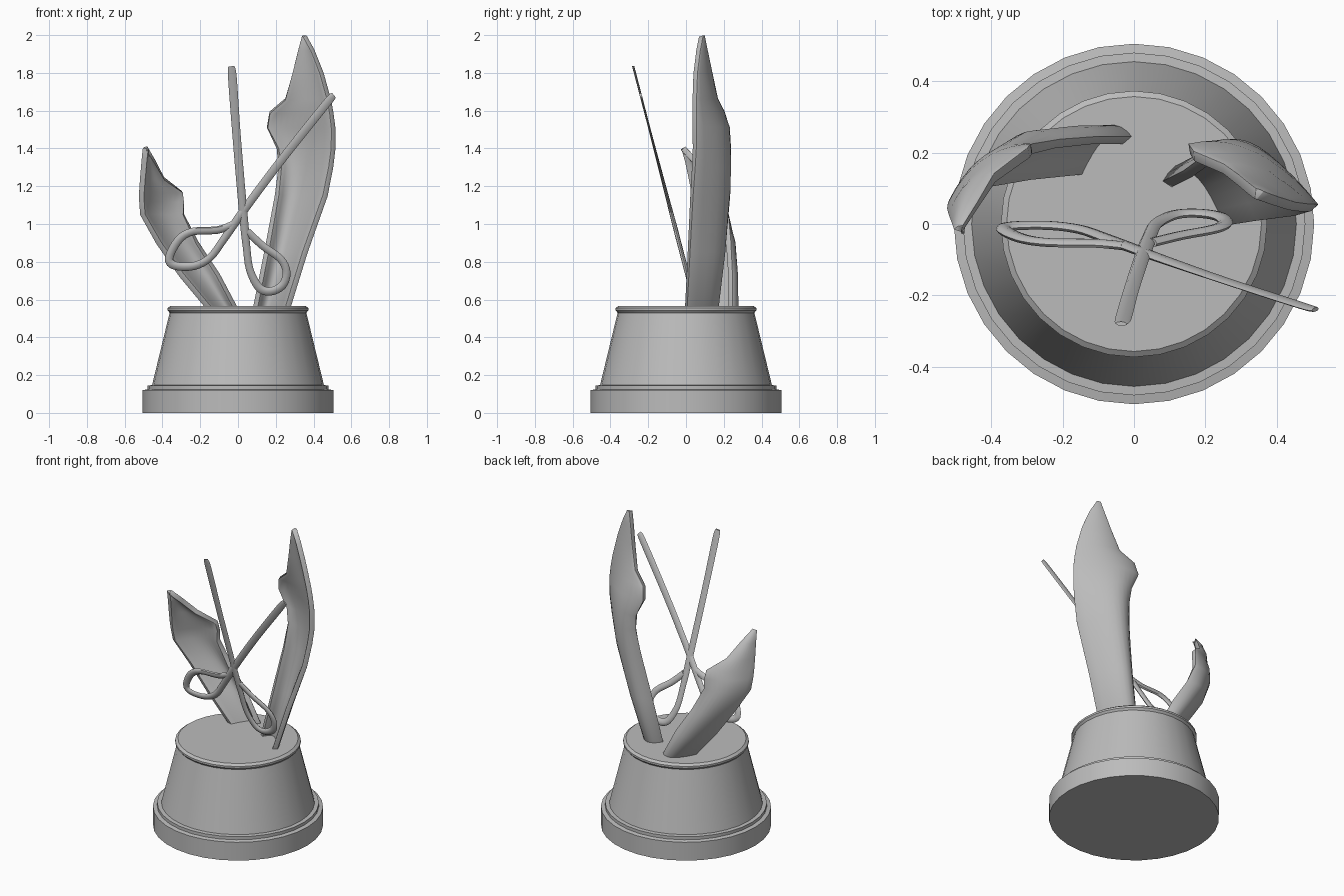
import bpy, bmesh, math
from mathutils import Vector

if "Cube" in bpy.data.objects:
    bpy.data.objects.remove(bpy.data.objects["Cube"])

mat = bpy.data.materials.new("plain grey")
mat.diffuse_color = (0.5, 0.5, 0.5, 1)
mat.use_nodes = True
mat.node_tree.nodes["Principled BSDF"].inputs["Base Color"].default_value = mat.diffuse_color


def make_object(name, bm, angle=40):
    bmesh.ops.recalc_face_normals(bm, faces=bm.faces)
    me = bpy.data.meshes.new(name)
    bm.to_mesh(me)
    bm.free()
    me.materials.append(mat)
    ob = bpy.data.objects.new(name, me)
    bpy.context.collection.objects.link(ob)
    bpy.ops.object.select_all(action='DESELECT')
    ob.select_set(True)
    bpy.context.view_layer.objects.active = ob
    bpy.ops.object.shade_smooth_by_angle(angle=math.radians(angle))
    return ob


def bridge(bm, a, b, closed):
    n = len(a)
    for i in range(n if closed else n - 1):
        j = (i + 1) % n
        bm.faces.new((a[i], a[j], b[j], b[i]))


def lathe(name, profile, sides=32):
    bm = bmesh.new()
    rings = [[bm.verts.new((r * math.cos(2 * math.pi * i / sides),
                            r * math.sin(2 * math.pi * i / sides), z))
              for i in range(sides)] for r, z in profile]
    for a, b in zip(rings, rings[1:]):
        bridge(bm, a, b, True)
    bm.faces.new(rings[0])
    bm.faces.new(rings[-1])
    return make_object(name, bm, 30)


def leaf(name, stations, thick=0.03, cols=10):
    """Curved sheet: each station is z, left xy, middle xy, right xy."""
    bm = bmesh.new()
    rows = []
    for z, *p in stations:
        l, m, r = Vector(p[0:2]), Vector(p[2:4]), Vector(p[4:6])
        c = 2 * m - (l + r) / 2
        row = []
        for i in range(cols + 1):
            t = i / cols
            q = l * (1 - t) ** 2 + c * 2 * t * (1 - t) + r * t * t
            row.append(bm.verts.new((q.x, q.y, z)))
        rows.append(row)
    for a, b in zip(rows, rows[1:]):
        bridge(bm, a, b, False)
    ob = make_object(name, bm, 50)
    mod = ob.modifiers.new("thickness", 'SOLIDIFY')
    mod.thickness = thick
    mod.offset = 0
    bev = ob.modifiers.new("soft edge", 'BEVEL')
    bev.width = 0.009
    bev.segments = 2
    bev.limit_method = 'ANGLE'
    bev.angle_limit = math.radians(60)
    return ob


def smooth_path(pts, steps=4):
    p = [pts[0]] + pts + [pts[-1]]
    out = []
    for i in range(1, len(p) - 2):
        a, b, c, d = (Vector(v) for v in p[i - 1:i + 3])
        for s in range(steps):
            t = s / steps
            out.append(0.5 * (2 * b + (c - a) * t + (2 * a - 5 * b + 4 * c - d) * t * t
                              + (3 * b - a - 3 * c + d) * t ** 3))
    return out + [Vector(pts[-1])]


def scissor_half(name, pts, sides=8):
    """Flattened rod in a leaning plane; points are x, z, half width, half depth."""
    bm = bmesh.new()
    path = smooth_path(pts)
    rings = []
    for i, q in enumerate(path):
        d = path[min(i + 1, len(path) - 1)] - path[max(i - 1, 0)]
        n = Vector((-d[1], d[0])).normalized()
        ring = []
        for k in range(sides):
            a = 2 * math.pi * k / sides
            x = q[0] + n.x * q[2] * math.cos(a)
            z = q[1] + n.y * q[2] * math.cos(a)
            ring.append(bm.verts.new((x, q[3] * math.sin(a) - 0.26 * (z - 0.76), z)))
        rings.append(ring)
    for a, b in zip(rings, rings[1:]):
        bridge(bm, a, b, True)
    bm.faces.new(rings[0])
    bm.faces.new(rings[-1])
    return make_object(name, bm, 50)


# Stepped round pedestal with rolled rim
lathe("pedestal", [(0.505, 0), (0.505, 0.12), (0.48, 0.125), (0.48, 0.145),
                   (0.455, 0.147), (0.362, 0.53), (0.373, 0.543), (0.373, 0.555),
                   (0.357, 0.567)])

# Tall curved blade on the right
leaf("tall_leaf", [
    (0.55, 0.09, 0.11, 0.17, 0.15, 0.262, 0.0),
    (0.85, 0.15, 0.14, 0.25, 0.185, 0.355, 0.015),
    (1.15, 0.205, 0.18, 0.32, 0.205, 0.462, 0.03),
    (1.30, 0.222, 0.20, 0.34, 0.205, 0.492, 0.04),
    (1.40, 0.21, 0.21, 0.34, 0.20, 0.505, 0.045),
    (1.51, 0.155, 0.21, 0.33, 0.19, 0.505, 0.045),
    (1.59, 0.168, 0.19, 0.33, 0.16, 0.495, 0.045),
    (1.66, 0.25, 0.155, 0.37, 0.13, 0.482, 0.045),
    (1.80, 0.29, 0.125, 0.37, 0.10, 0.443, 0.05),
    (1.92, 0.32, 0.10, 0.36, 0.09, 0.395, 0.065),
    (1.995, 0.34, 0.085, 0.347, 0.083, 0.354, 0.08)])

# Short curved blade on the left
leaf("short_leaf", [
    (0.55, -0.15, 0.145, -0.075, 0.255, -0.01, 0.235),
    (0.73, -0.30, 0.13, -0.20, 0.25, -0.105, 0.235),
    (0.90, -0.42, 0.11, -0.32, 0.235, -0.215, 0.225),
    (1.05, -0.505, 0.06, -0.41, 0.18, -0.288, 0.21),
    (1.12, -0.51, 0.045, -0.42, 0.165, -0.288, 0.21),
    (1.17, -0.51, 0.035, -0.425, 0.14, -0.295, 0.20),
    (1.24, -0.505, 0.02, -0.46, 0.10, -0.39, 0.13),
    (1.33, -0.497, 0.0, -0.475, 0.045, -0.44, 0.05),
    (1.40, -0.49, -0.02, -0.486, -0.017, -0.482, -0.015)])

# Scissors: each half is a blade running into a finger loop
B, H = 0.006, 0.012
scissor_half("scissor_half_right", [
    (-0.036, 1.835, 0.016, B), (-0.03, 1.78, 0.023, B), (-0.01, 1.5, 0.022, B),
    (0.015, 1.2, 0.022, 0.009), (0.035, 0.98, 0.022, H), (0.045, 0.88, 0.02, H),
    (0.062, 0.76, 0.02, H), (0.11, 0.665, 0.022, H), (0.17, 0.643, 0.022, H),
    (0.235, 0.675, 0.022, H), (0.257, 0.745, 0.021, H), (0.225, 0.815, 0.02, H),
    (0.13, 0.885, 0.02, H), (0.05, 0.96, 0.02, H)])
scissor_half("scissor_half_left", [
    (0.508, 1.682, 0.015, B), (0.47, 1.64, 0.022, B), (0.25, 1.365, 0.022, B),
    (0.08, 1.14, 0.022, 0.009), (-0.02, 1.0, 0.022, H), (-0.085, 0.905, 0.02, H),
    (-0.15, 0.82, 0.02, H), (-0.235, 0.777, 0.021, H), (-0.335, 0.78, 0.022, H),
    (-0.365, 0.82, 0.022, H), (-0.315, 0.915, 0.022, H), (-0.24, 0.96, 0.02, H),
    (-0.11, 0.968, 0.02, H), (-0.03, 0.995, 0.02, H)])
